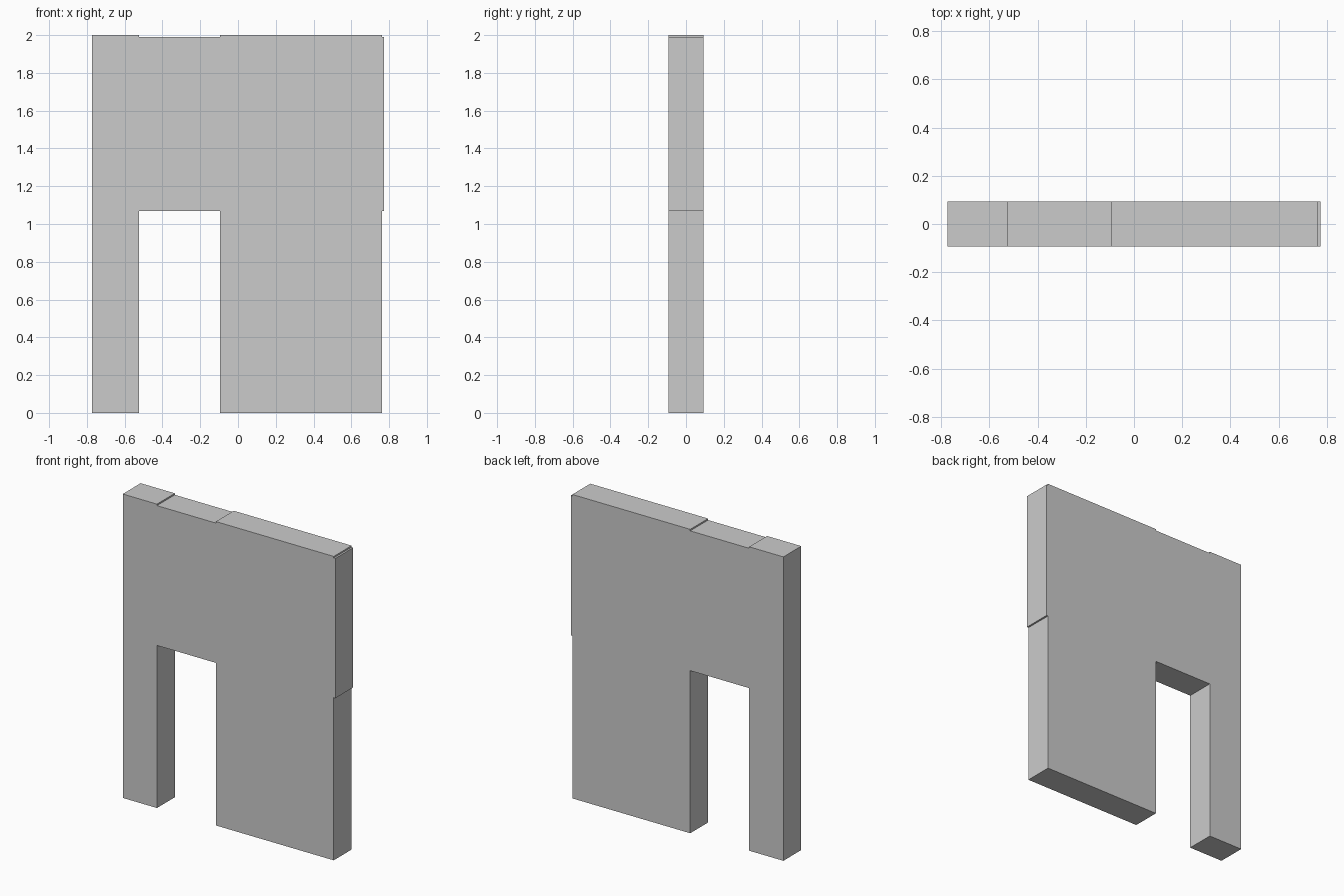
import bpy
import bmesh

if "Cube" in bpy.data.objects:
    bpy.data.objects.remove(bpy.data.objects["Cube"])

HALF_DEPTH = 0.093
LEFT, DOOR_L, DOOR_R, PIER_R, RIGHT = -0.774, -0.525, -0.096, 0.762, 0.774
DOOR_TOP, LINTEL_TOP, TOP = 1.07, 1.99, 2.0

# Wall outline (x, z): narrow pier, doorway, wide pier, slightly offset lintel band
outline = [
    (LEFT, 0), (DOOR_L, 0), (DOOR_L, DOOR_TOP), (DOOR_R, DOOR_TOP),
    (DOOR_R, 0), (PIER_R, 0), (PIER_R, DOOR_TOP), (RIGHT, DOOR_TOP),
    (RIGHT, LINTEL_TOP), (PIER_R, LINTEL_TOP), (PIER_R, TOP), (DOOR_R, TOP),
    (DOOR_R, LINTEL_TOP), (DOOR_L, LINTEL_TOP), (DOOR_L, TOP), (LEFT, TOP),
]


def extrude_profile(name, points, half_depth):
    bm = bmesh.new()
    face = bm.faces.new([bm.verts.new((x, -half_depth, z)) for x, z in points])
    result = bmesh.ops.extrude_face_region(bm, geom=[face], use_keep_orig=True)
    verts = [g for g in result["geom"] if isinstance(g, bmesh.types.BMVert)]
    bmesh.ops.translate(bm, verts=verts, vec=(0, 2 * half_depth, 0))
    bmesh.ops.recalc_face_normals(bm, faces=bm.faces)
    mesh = bpy.data.meshes.new(name)
    bm.to_mesh(mesh)
    bm.free()
    obj = bpy.data.objects.new(name, mesh)
    bpy.context.collection.objects.link(obj)
    return obj


# Wall slab with doorway
extrude_profile("doorway_wall", outline, HALF_DEPTH)
